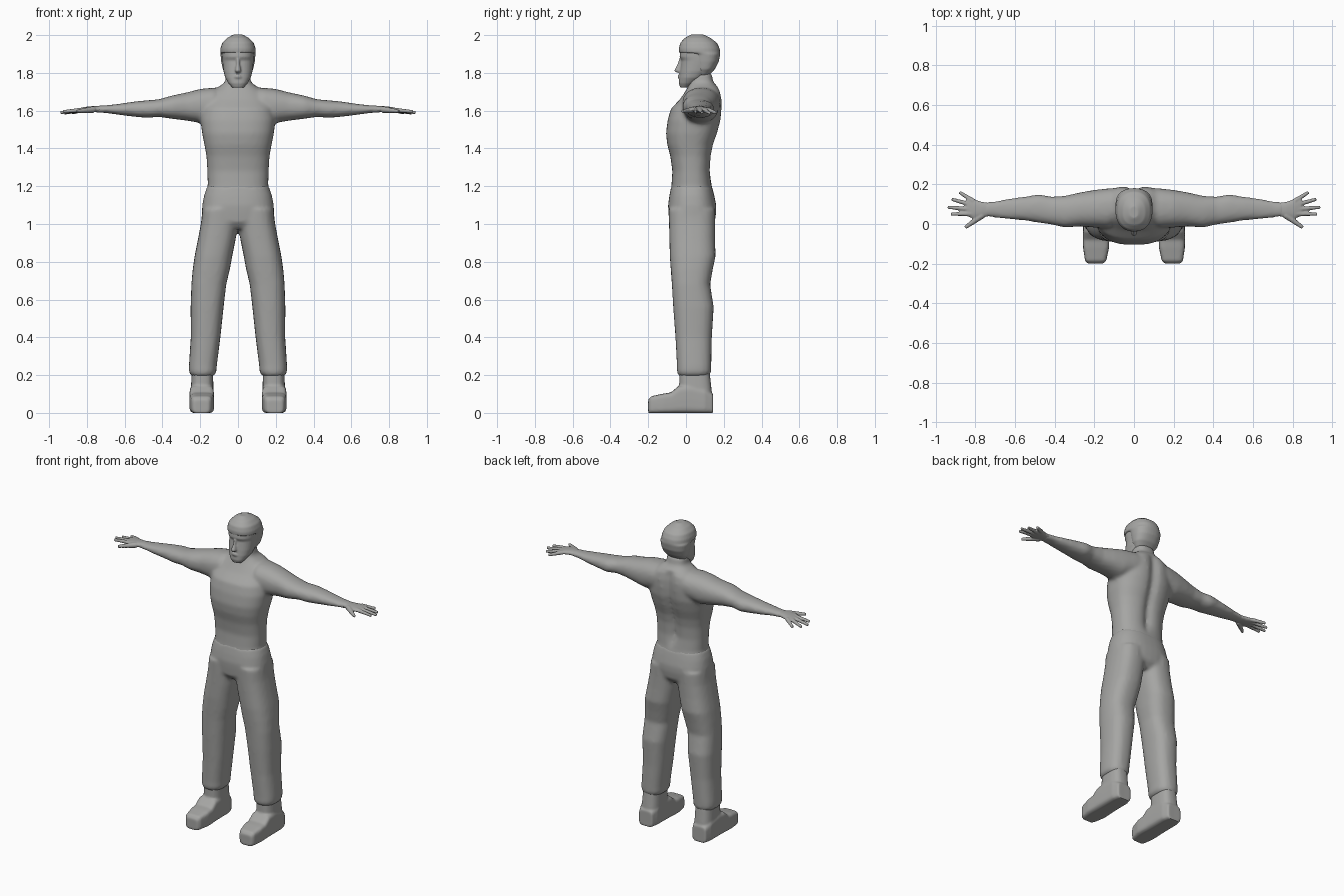
import bpy, bmesh, math
from mathutils import Vector

grey = bpy.data.materials.new("plain grey")
grey.diffuse_color = (0.38, 0.38, 0.37, 1)


def add(name, bm):
    bmesh.ops.recalc_face_normals(bm, faces=bm.faces)
    me = bpy.data.meshes.new(name)
    bm.to_mesh(me)
    bm.free()
    me.materials.append(grey)
    ob = bpy.data.objects.new(name, me)
    bpy.context.collection.objects.link(ob)
    return ob


def loft(name, rows, axis="z", power=2.3, side=1, n=24):
    """Rows are (position on axis, a min, a max, b min, b max)."""
    bm = bmesh.new()
    rings = []
    for t, a0, a1, b0, b1 in rows:
        ring = []
        for i in range(n):
            u = 2 * math.pi * i / n
            c, s = math.cos(u), math.sin(u)
            a = (a0 + a1) / 2 + (a1 - a0) / 2 * math.copysign(abs(c) ** (2 / power), c)
            b = (b0 + b1) / 2 + (b1 - b0) / 2 * math.copysign(abs(s) ** (2 / power), s)
            x, y, z = {"z": (a, b, t), "x": (t, a, b), "y": (a, t, b)}[axis]
            ring.append(bm.verts.new((x * side, y, z)))
        rings.append(ring)
    for r, q in zip(rings, rings[1:]):
        for i in range(n):
            j = (i + 1) % n
            bm.faces.new((r[i], r[j], q[j], q[i]))
    bm.faces.new(rings[0][::-1])
    bm.faces.new(rings[-1])
    return add(name, bm)


def sym(name, rows, **kw):
    """Symmetric vertical loft: rows are (z, half width, front y, back y)."""
    return loft(name, [(z, -w, w, f, b) for z, w, f, b in rows], **kw)


def finger(p, q, r0, r1, side):
    p, q = (Vector((v[0] * side, v[1], v[2])) for v in (p, q))
    bm = bmesh.new()
    bmesh.ops.create_cone(bm, cap_ends=True, segments=10, radius1=r0, radius2=r1,
                          depth=(q - p).length)
    rot = (q - p).to_track_quat("Z", "Y")
    for v in bm.verts:
        v.co = rot @ v.co + (p + q) / 2
    return add("finger", bm)


def shade(ob):
    bpy.ops.object.select_all(action="DESELECT")
    ob.select_set(True)
    bpy.context.view_layer.objects.active = ob
    bpy.ops.object.shade_smooth_by_angle(angle=math.radians(50))


def fuse(name, parts, voxel, smooth):
    """Join overlapping parts into one blended skin."""
    bpy.ops.object.select_all(action="DESELECT")
    for p in parts:
        p.select_set(True)
    ob = parts[0]
    bpy.context.view_layer.objects.active = ob
    bpy.ops.object.join()
    ob.name = name
    m = ob.modifiers.new("skin", "REMESH")
    m.mode, m.voxel_size = "VOXEL", voxel
    s = ob.modifiers.new("soften", "SMOOTH")
    s.iterations, s.factor = smooth, 0.5
    for mod in ("skin", "soften"):
        bpy.ops.object.modifier_apply(modifier=mod)
    shade(ob)
    return ob


# Torso with neck
torso = sym("torso", [
    (1.14, .178, -.085, .150), (1.20, .160, -.077, .137), (1.28, .162, -.072, .130),
    (1.36, .167, -.083, .135), (1.42, .178, -.099, .147), (1.48, .190, -.106, .168),
    (1.55, .198, -.097, .187), (1.61, .190, -.080, .192), (1.66, .172, -.032, .192),
    (1.70, .138, -.005, .186), (1.725, .105, .010, .170), (1.75, .068, .018, .145),
    (1.80, .062, .025, .135)], power=2.5, n=40)
# Groove along the spine
for v in torso.data.vertices:
    if v.co.y > .1 and 1.25 < v.co.z < 1.72:
        v.co.y -= .022 * math.exp(-(v.co.x / .03) ** 2)

# Arms
arms = [loft("arm", [
    (.06, .02, .185, 1.58, 1.715), (.13, -.02, .180, 1.55, 1.722),
    (.20, -.018, .172, 1.535, 1.715), (.27, -.012, .160, 1.547, 1.697),
    (.35, -.018, .142, 1.557, 1.680), (.42, -.002, .138, 1.567, 1.660),
    (.48, .006, .150, 1.562, 1.655), (.55, .018, .138, 1.568, 1.648),
    (.63, .024, .128, 1.578, 1.636), (.70, .032, .115, 1.588, 1.628),
    (.76, .038, .108, 1.590, 1.626)], axis="x", side=s) for s in (1, -1)]
fuse("torso_and_arms", [torso] + arms, .011, 5)

# Hands: palm, four fingers and thumb
tips = [(.88, .160, 1.588), (.92, .125, 1.587), (.94, .085, 1.590), (.925, .050, 1.595)]
for s, label in ((1, "left"), (-1, "right")):
    parts = [loft("palm", [
        (.73, .040, .106, 1.592, 1.624), (.77, .032, .112, 1.592, 1.624),
        (.81, .026, .126, 1.592, 1.620), (.845, .040, .130, 1.593, 1.612)],
        axis="x", side=s)]
    for i, tip in enumerate(tips):
        parts.append(finger((.81, .115 - i * .021, 1.606), tip, .013, .0085, s))
    parts.append(finger((.765, .045, 1.606), (.852, -.018, 1.597), .018, .009, s))
    fuse(label + "_hand", parts, .0045, 2)

# Trousers: hips and two legs
hips = sym("hips", [
    (.975, .10, -.06, .12), (1.01, .185, -.088, .152), (1.06, .192, -.093, .160),
    (1.10, .189, -.095, .160), (1.15, .180, -.088, .150), (1.20, .163, -.078, .138)],
    power=2.5, n=36)
legs = [loft("leg", [
    (.195, .130, .246, -.038, .122), (.215, .114, .260, -.048, .133),
    (.25, .112, .260, -.048, .134), (.40, .093, .250, -.056, .137),
    (.56, .076, .251, -.068, .147), (.68, .062, .247, -.075, .128),
    (.76, .043, .240, -.081, .142), (.83, .030, .230, -.086, .157),
    (.92, .012, .212, -.088, .154), (1.00, .000, .197, -.090, .154),
    (1.08, .000, .188, -.092, .155)], power=2.5, side=s) for s in (1, -1)]
fuse("trousers", [hips] + legs, .011, 4)

# Boots
for s, label in ((1, "left"), (-1, "right")):
    shaft = loft("shaft", [
        (.02, .130, .252, -.030, .140), (.12, .130, .250, -.036, .136),
        (.23, .132, .244, -.036, .124)], side=s, power=2.8)
    foot = loft("foot", [
        (-.200, .155, .235, -.002, .070), (-.185, .140, .247, -.002, .088),
        (-.120, .126, .257, -.002, .102), (-.080, .126, .257, -.002, .108),
        (-.040, .127, .257, -.002, .142), (.020, .128, .256, -.002, .150),
        (.100, .130, .254, -.002, .130), (.143, .145, .240, -.002, .100)],
        axis="y", side=s, power=5)
    fuse(label + "_boot", [shaft, foot], .007, 3)

# Head with nose, lips and cheeks
head = sym("head", [
    (1.722, .030, -.030, .010), (1.745, .050, -.038, .050), (1.775, .068, -.036, .095),
    (1.81, .077, -.032, .130), (1.845, .081, -.027, .150), (1.865, .083, -.024, .155),
    (1.885, .084, -.034, .160), (1.92, .085, -.030, .160), (1.96, .070, -.010, .13)],
    power=2.3, n=32)
nose = sym("nose", [
    (1.875, .009, -.036, .0), (1.845, .010, -.046, .0), (1.812, .017, -.063, .0),
    (1.802, .014, -.052, .0)], n=12)
lips = sym("lips", [
    (1.766, .014, -.036, .0), (1.777, .026, -.045, .0), (1.790, .014, -.043, .0)], n=12)
fuse("head", [head, nose, lips], .005, 2)

# Hair: cap with a fringe in front, lower at the sides and back
hair = sym("hair", [
    (1.785, .058, .055, .120), (1.82, .081, .045, .153), (1.86, .089, .035, .174),
    (1.900, .093, .028, .181), (1.908, .094, -.037, .181), (1.93, .093, -.038, .178),
    (1.96, .083, -.030, .163), (1.985, .058, -.006, .130), (2.004, .022, .030, .090)],
    power=2.3, n=32)
fuse("hair", [hair], .006, 2)
